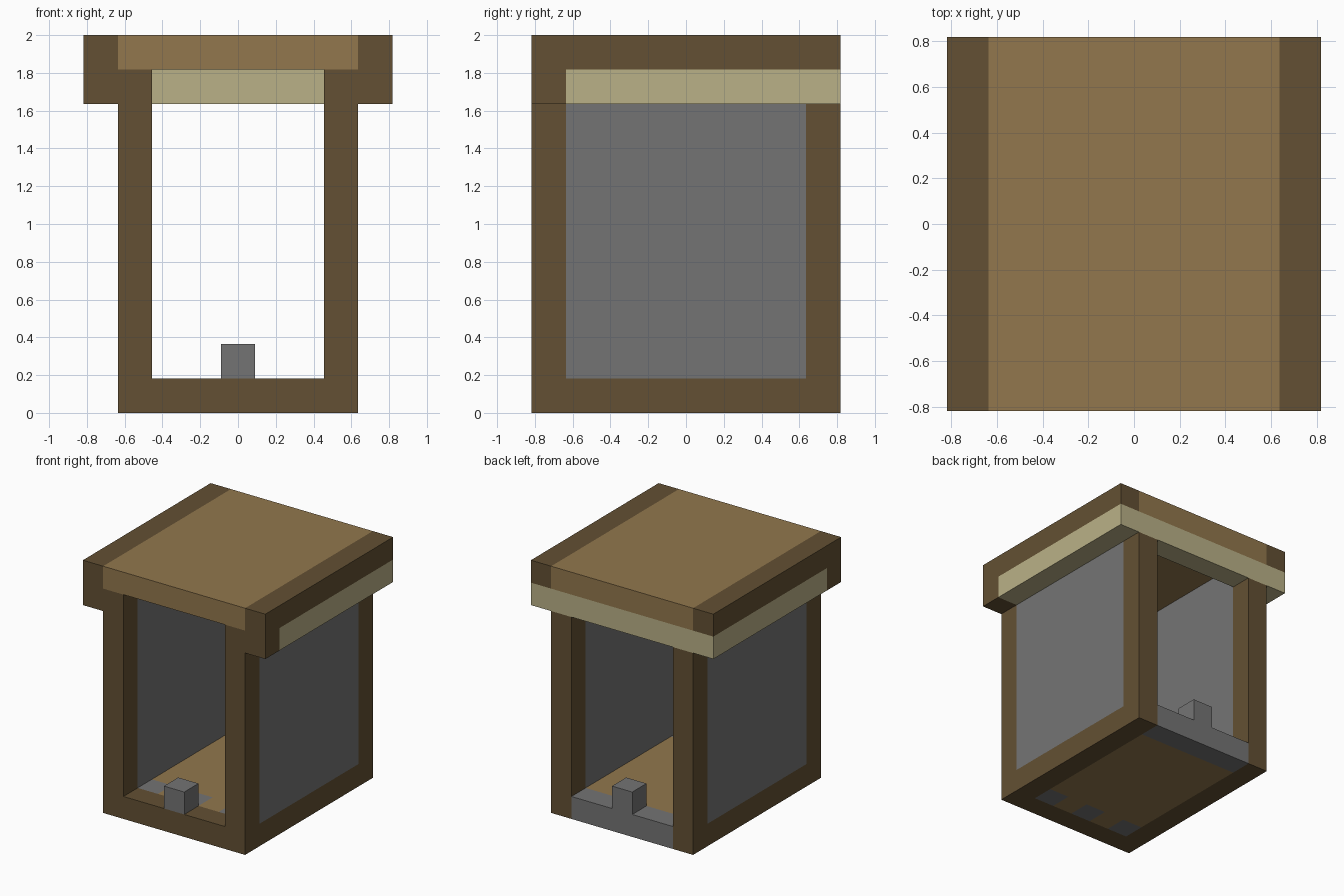
import bpy

cube = bpy.data.objects.get("Cube")
if cube:
    bpy.data.objects.remove(cube, do_unlink=True)

U = 2 / 11  # one block; all parts are laid out in whole or half blocks


def material(name, hex_colour):
    def linear(c):
        return c / 12.92 if c <= 0.04045 else ((c + 0.055) / 1.055) ** 2.4
    rgba = [linear(int(hex_colour[i:i + 2], 16) / 255) for i in (0, 2, 4)] + [1]
    mat = bpy.data.materials.new(name)
    mat.use_nodes = True
    mat.diffuse_color = rgba
    mat.node_tree.nodes["Principled BSDF"].inputs["Base Color"].default_value = rgba
    return mat


DARK = material("dark wood", "635033")
LIGHT = material("light wood", "92774D")
CREAM = material("cream trim", "BAB187")
GREY = material("grey stone", "747474")


def box(name, x, y, z, mat):
    """Axis-aligned box from (low, high) ranges in block units."""
    verts = [(a * U, b * U, c * U) for a in x for b in y for c in z]
    faces = [(0, 1, 3, 2), (4, 6, 7, 5), (0, 4, 5, 1),
             (2, 3, 7, 6), (0, 2, 6, 4), (1, 5, 7, 3)]
    mesh = bpy.data.meshes.new(name)
    mesh.from_pydata(verts, [], faces)
    mesh.materials.append(mat)
    obj = bpy.data.objects.new(name, mesh)
    bpy.context.collection.objects.link(obj)
    return obj


def pair(name, x, y, z, mat):
    """The same box on both sides of the model."""
    box("left_" + name, x, y, z, mat)
    box("right_" + name, (-x[1], -x[0]), y, z, mat)


FRONT, BACK = (-4.5, -3.5), (3.5, 4.5)
MIDDLE, INNER = (-3.5, 3.5), (-2.5, 2.5)
WALL, EAVE = (2.5, 3.5), (3.5, 4.5)

# Base: sills, floor and the stones set into the floor
box("front_sill", INNER, FRONT, (0, 1), DARK)
box("back_sill", INNER, BACK, (0, 1), GREY)
pair("side_sill", WALL, (-4.5, 4.5), (0, 1), DARK)
box("floor", INNER, (-2.5, 3.5), (0, 1), LIGHT)
for i in range(5):
    box("floor_strip_%d" % (i + 1), (i - 2.5, i - 1.5), (-3.5, -2.5), (0, 1),
        LIGHT if i % 2 else GREY)

# Small blocks on the sills
box("front_block", (-0.5, 0.5), FRONT, (1, 2), GREY)
box("back_block", (-0.5, 0.5), BACK, (1, 2), GREY)

# Posts and side walls
pair("front_post", WALL, FRONT, (1, 10), DARK)
pair("back_post", WALL, BACK, (1, 9), DARK)
pair("wall", WALL, MIDDLE, (1, 10), GREY)

# Trim under the roof
pair("front_bracket", EAVE, FRONT, (9, 10), DARK)
pair("eave_trim", EAVE, MIDDLE, (9, 10), CREAM)
box("back_beam", (-4.5, 4.5), BACK, (9, 10), CREAM)

# Roof
box("roof", MIDDLE, (-4.5, 4.5), (10, 11), LIGHT)
pair("roof_edge", EAVE, (-4.5, 4.5), (10, 11), DARK)
